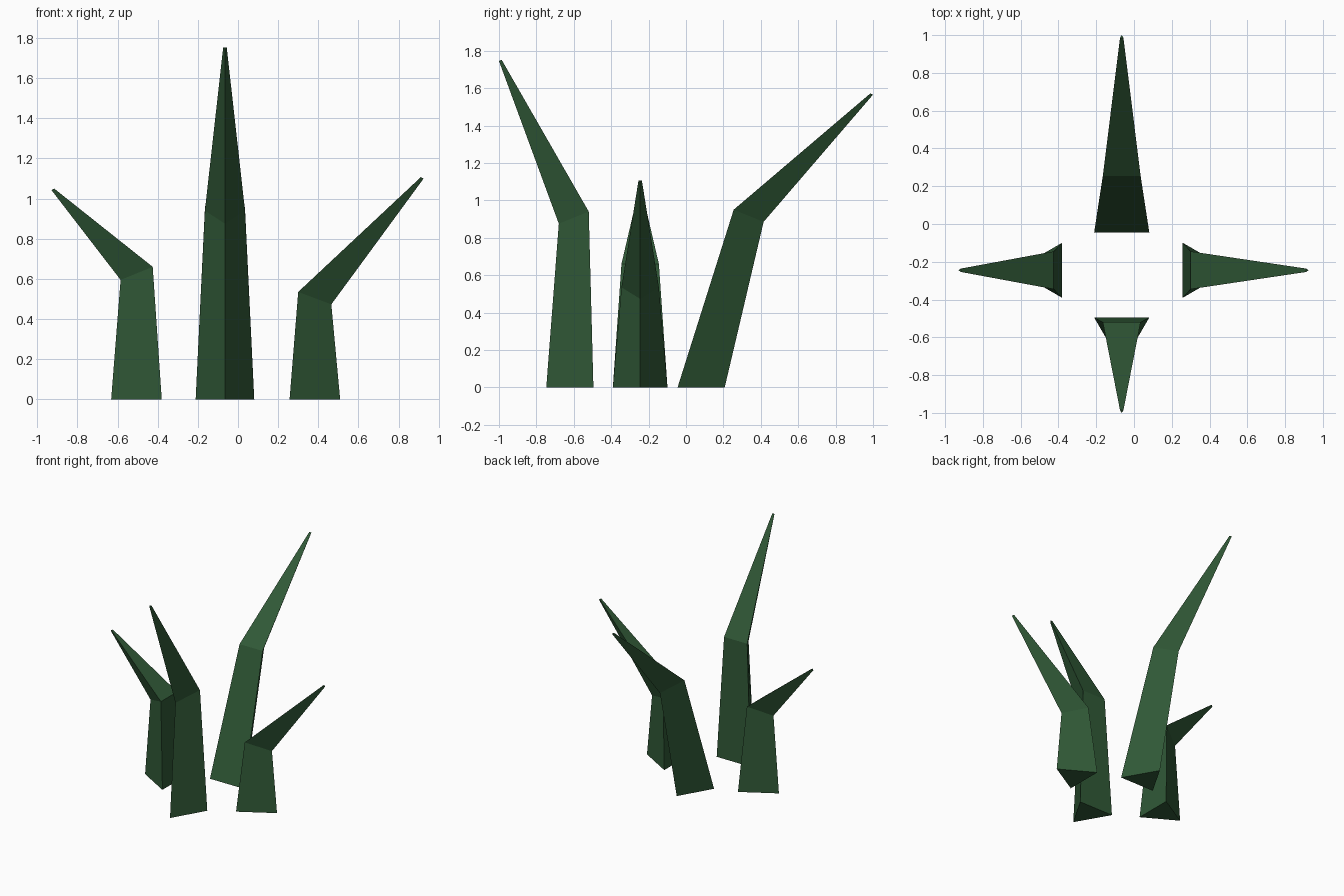
import bpy, bmesh
from mathutils import Vector

if "Cube" in bpy.data.objects:
    bpy.data.objects.remove(bpy.data.objects["Cube"])

green = bpy.data.materials.new("dark_green")
green.diffuse_color = (0.03, 0.1, 0.038, 1)
green.use_nodes = True
green.node_tree.nodes["Principled BSDF"].inputs["Base Color"].default_value = green.diffuse_color


def blade(name, origin, out, rings):
    """Bent three-sided blade. Each ring: inner (distance, z), outer (distance, z), half width."""
    out = Vector(out)
    side = Vector((-out.y, out.x, 0))
    bm = bmesh.new()
    loops = []
    for (di, zi), (do, zo), w in rings:
        inner = Vector(origin) + out * di + Vector((0, 0, zi))
        outer = Vector(origin) + out * do + Vector((0, 0, zo))
        loops.append([bm.verts.new(p) for p in (inner - side * w, inner + side * w, outer)])
    for a, b in zip(loops, loops[1:]):
        for i in range(3):
            j = (i + 1) % 3
            bm.faces.new((a[i], a[j], b[j], b[i]))
    bm.faces.new(loops[0])
    bm.faces.new(loops[-1])
    bmesh.ops.recalc_face_normals(bm, faces=bm.faces)
    mesh = bpy.data.meshes.new(name)
    bm.to_mesh(mesh)
    bm.free()
    mesh.materials.append(green)
    bpy.context.collection.objects.link(bpy.data.objects.new(name, mesh))


# name, base origin, lean direction, base inner, mid inner (d, z), mid outer (d, z), tip (d, z)
CX, CY = -0.065, -0.245
blades = [
    ("front_blade", (CX, 0, 0), (0, -1, 0), 0.495, (0.52, 0.94), (0.68, 0.875), (1.0, 1.745)),
    ("back_blade", (CX, 0, 0), (0, 1, 0), -0.045, (0.255, 0.95), (0.415, 0.885), (1.0, 1.565)),
    ("left_blade", (0, CY, 0), (-1, 0, 0), 0.38, (0.425, 0.66), (0.585, 0.595), (0.93, 1.043)),
    ("right_blade", (0, CY, 0), (1, 0, 0), 0.257, (0.30, 0.535), (0.465, 0.473), (0.925, 1.1)),
]
for name, origin, out, base, mid_in, mid_out, (td, tz) in blades:
    blade(name, origin, out, [
        ((base, 0), (base + 0.252, 0), 0.146),
        (mid_in, mid_out, 0.1),
        ((td - 0.014, tz + 0.007), (td, tz), 0.009),
    ])
